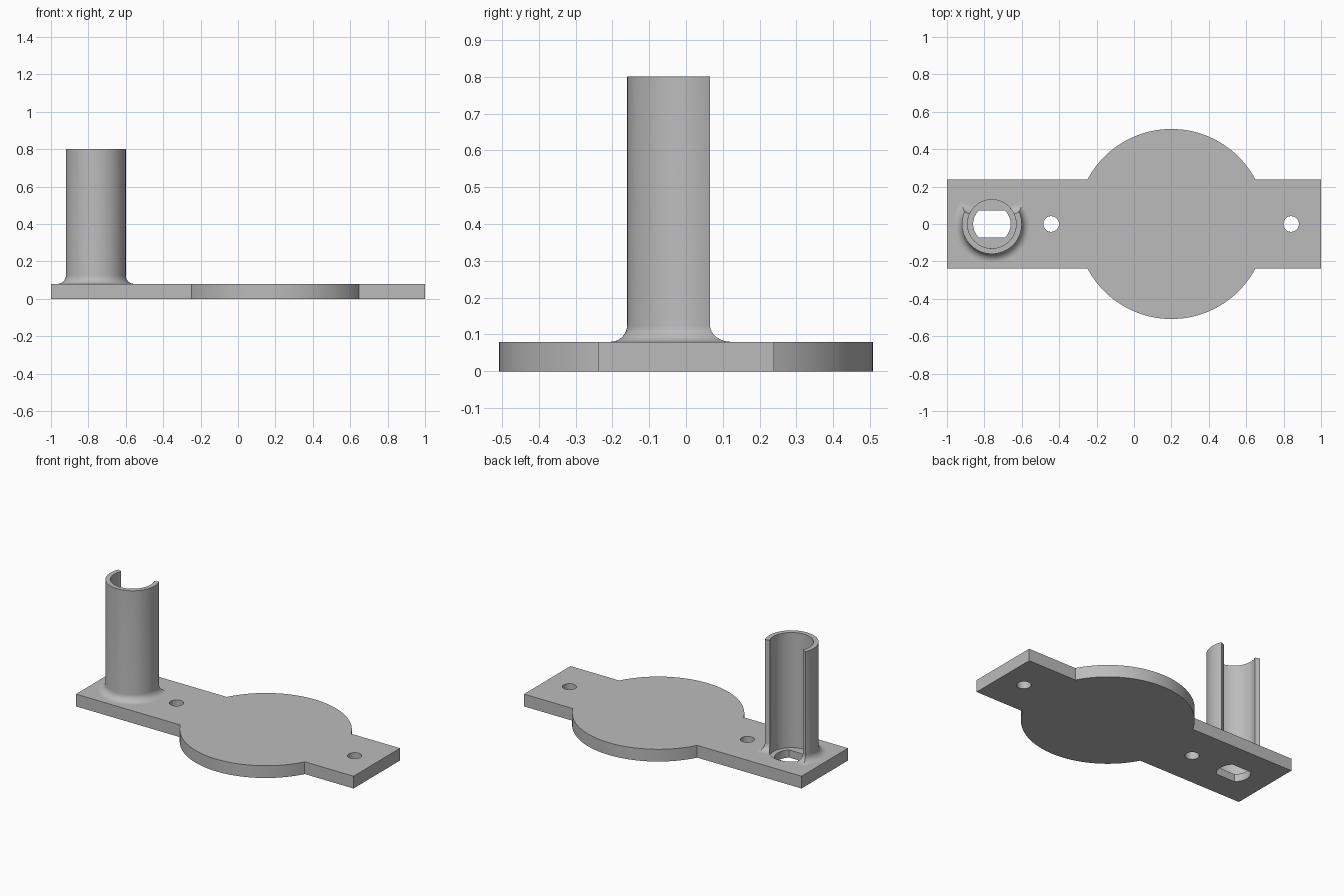
import bpy
import bmesh
from math import sin, cos, asin, pi, radians, sqrt

old = bpy.data.objects.get("Cube")
if old:
    bpy.data.objects.remove(old, do_unlink=True)

PLATE_TOP = 0.08
HALF_WIDTH = 0.239
DISC_X, DISC_R = 0.2, 0.508
TUBE_X, TUBE_OUT, TUBE_IN, TUBE_TOP = -0.76, 0.16, 0.13, 0.8
FILLET = 0.045
OPENING = radians(24)      # angle above the x axis where the tube wall stops

grey = bpy.data.materials.new("plain_grey")
grey.use_nodes = True
grey.diffuse_color = (0.5, 0.5, 0.5, 1)
grey.node_tree.nodes["Principled BSDF"].inputs["Base Color"].default_value = (0.5, 0.5, 0.5, 1)


def arc(cx, r, start, end, n):
    """Points along an arc centred on (cx, 0)."""
    angles = [start + (end - start) * i / n for i in range(n + 1)]
    return [(cx + r * cos(a), r * sin(a)) for a in angles]


def loft(name, sections, cap_bottom=True):
    """Skin a stack of (outline, height) sections into one mesh."""
    bm = bmesh.new()
    rings = [[bm.verts.new((x, y, z)) for x, y in pts] for pts, z in sections]
    for low, high in zip(rings, rings[1:]):
        for i in range(len(low)):
            j = (i + 1) % len(low)
            bm.faces.new((low[i], low[j], high[j], high[i]))
    bm.faces.new(rings[-1])
    if cap_bottom:
        bm.faces.new(rings[0][::-1])
    bmesh.ops.recalc_face_normals(bm, faces=bm.faces)
    mesh = bpy.data.meshes.new(name)
    bm.to_mesh(mesh)
    bm.free()
    mesh.materials.append(grey)
    obj = bpy.data.objects.new(name, mesh)
    bpy.context.collection.objects.link(obj)
    return obj


def select_only(obj):
    bpy.ops.object.select_all(action='DESELECT')
    obj.select_set(True)
    bpy.context.view_layer.objects.active = obj


def cut(target, outline, bottom, top):
    """Cut a straight-sided hole through the target."""
    cutter = loft("hole_cutter", [(outline, bottom), (outline, top)])
    cutter.hide_render = True
    mod = target.modifiers.new("hole", 'BOOLEAN')
    mod.operation = 'DIFFERENCE'
    mod.solver = 'EXACT'
    mod.object = cutter
    select_only(target)
    bpy.ops.object.modifier_apply(modifier=mod.name)
    bpy.data.objects.remove(cutter, do_unlink=True)


# Base plate: a bar with a round disc in it
corner = asin(HALF_WIDTH / DISC_R)
outline = ([(1, -HALF_WIDTH), (1, HALF_WIDTH)]
           + arc(DISC_X, DISC_R, corner, pi - corner, 48)
           + [(-1, HALF_WIDTH), (-1, -HALF_WIDTH)]
           + arc(DISC_X, DISC_R, pi + corner, 2 * pi - corner, 48))
plate = loft("base_plate", [(outline, 0), (outline, PLATE_TOP)])

# Screw holes
for x in (-0.443, 0.84):
    cut(plate, arc(x, 0.042, 0, 2 * pi, 32)[:-1], -0.1, 0.2)

# Shallow seat under the tube, then the hole with two flat sides
cut(plate, arc(TUBE_X, TUBE_IN, 0, 2 * pi, 64)[:-1], 0.05, 0.2)
flat = asin(0.73)
slot = arc(TUBE_X, 0.1, -flat, flat, 16) + arc(TUBE_X, 0.1, pi - flat, pi + flat, 16)
cut(plate, slot, -0.1, 0.2)


# Open tube with a fillet round its outside and its two ends
def tube_section(spread):
    def wall(r):
        end = OPENING + asin(spread / r)
        return arc(TUBE_X, r, pi - end, 2 * pi + end, 56)
    return wall(TUBE_OUT + spread) + wall(TUBE_IN)[::-1]


sections = []
STEPS = 8
for i in range(STEPS + 1):
    t = pi / 2 * i / STEPS
    sections.append((tube_section(FILLET * (1 - sin(t))),
                     PLATE_TOP + FILLET * (1 - cos(t))))
sections.append((tube_section(0), TUBE_TOP))
tube = loft("open_tube", sections, cap_bottom=False)

for obj in (plate, tube):
    select_only(obj)
    bpy.ops.object.shade_smooth_by_angle(angle=radians(30))
